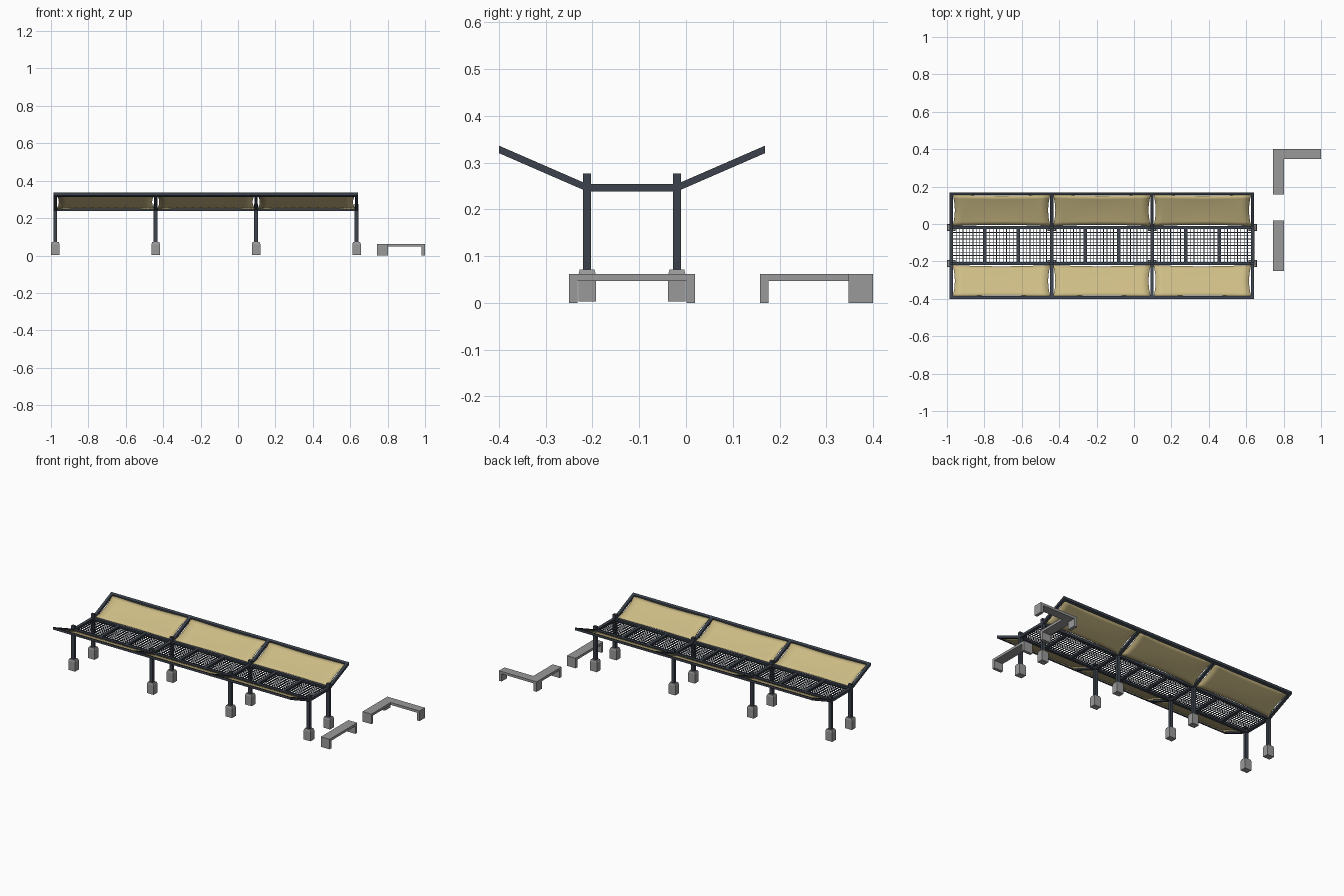
import bpy, bmesh

if "Cube" in bpy.data.objects:
    bpy.data.objects.remove(bpy.data.objects["Cube"])

def mat(name, rgb):
    m = bpy.data.materials.new(name)
    m.diffuse_color = (*rgb, 1)
    m.use_nodes = True
    m.node_tree.nodes["Principled BSDF"].inputs["Base Color"].default_value = m.diffuse_color
    return m

STEEL = mat("dark steel", (0.045, 0.054, 0.072))
CONCRETE = mat("grey concrete", (0.32, 0.32, 0.32))
FABRIC = mat("tan fabric", (0.62, 0.51, 0.24))

def finish(bm, name, m):
    bmesh.ops.recalc_face_normals(bm, faces=bm.faces)
    me = bpy.data.meshes.new(name)
    bm.to_mesh(me)
    bm.free()
    me.materials.append(m)
    o = bpy.data.objects.new(name, me)
    bpy.context.collection.objects.link(o)
    return o

def add_box(bm, x0, x1, y0, y1, z0, z1):
    vs = bmesh.ops.create_cube(bm, size=1)["verts"]
    for v in vs:
        v.co.x = x1 if v.co.x > 0 else x0
        v.co.y = y1 if v.co.y > 0 else y0
        v.co.z = z1 if v.co.z > 0 else z0
    return vs

def add_prism(bm, pts, x0, x1):
    """Extrude a y-z outline along x."""
    a = [bm.verts.new((x0, y, z)) for y, z in pts]
    b = [bm.verts.new((x1, y, z)) for y, z in pts]
    n = len(pts)
    bm.faces.new(a)
    bm.faces.new(b[::-1])
    for i in range(n):
        bm.faces.new((a[i], b[i], b[(i + 1) % n], a[(i + 1) % n]))

X0, PITCH = -0.977, 0.537
POST_X = [X0 + PITCH * i for i in range(4)]
YC, YP, YE = -0.1155, 0.096, 0.2845    # centre line, post offset, wing tip offset
ZI, ZO = 0.246, 0.328                  # wing height at post and tip
SIDES = ((-1, "front"), (1, "back"))
XA, XB = POST_X[0], POST_X[-1]

def wing_z(off):
    return ZI + (ZO - ZI) * (off - YP) / (YE - YP)

def slope_bar(bm, s, o0, o1, x0, x1, h):
    add_prism(bm, [(YC + s * o0, wing_z(o0) - h), (YC + s * o1, wing_z(o1) - h),
                   (YC + s * o1, wing_z(o1) + h), (YC + s * o0, wing_z(o0) + h)], x0, x1)

for s, side in SIDES:
    yp = YC + s * YP
    # concrete footings with chamfered tops
    bm = bmesh.new()
    for x in POST_X:
        add_box(bm, x - .023, x + .023, yp - .0187, yp + .0187, .003, .06)
        for v in add_box(bm, x - .023, x + .023, yp - .0187, yp + .0187, .06, .071):
            if v.co.z > .065:
                v.co.x += .004 if v.co.x < x else -.004
                v.co.y += .003 if v.co.y < yp else -.003
    finish(bm, side + "_footings", CONCRETE)
    # posts
    bm = bmesh.new()
    for x in POST_X:
        add_box(bm, x - .0105, x + .0105, yp - .0085, yp + .0085, .065, .276)
    finish(bm, side + "_posts", STEEL)
    # long beam along the posts
    bm = bmesh.new()
    add_box(bm, XA, XB, yp - .0085, yp + .0085, .238, .2545)
    finish(bm, side + "_long_beam", STEEL)
    # sloping arms and outer rail
    bm = bmesh.new()
    for x in POST_X:
        slope_bar(bm, s, YP, YE, x - .0085, x + .0085, .008)
    finish(bm, side + "_wing_arms", STEEL)
    bm = bmesh.new()
    slope_bar(bm, s, YE - .014, YE, XA, XB, .0078)
    finish(bm, side + "_outer_rail", STEEL)
    # stretched fabric panels with hollowed edges
    for i in range(3):
        bm = bmesh.new()
        cx = POST_X[i] + PITCH / 2
        o_in, o_out = YP + .008, YE - .011
        om, hl, hx, n, k = (o_in + o_out) / 2, (o_out - o_in) / 2, PITCH / 2 - .007, 12, 8
        grid = []
        for a in range(n + 1):
            row = []
            for b in range(k + 1):
                u, v = 2 * a / n - 1, 2 * b / k - 1
                off = om + v * (hl - .007 * (1 - u * u))
                x = cx + u * (hx - .012 * (1 - v * v))
                z = wing_z(off) - .004 * (1 - u * u) * (1 - v * v)
                row.append(bm.verts.new((x, YC + s * off, z)))
            grid.append(row)
        for a in range(n):
            for b in range(k):
                f = bm.faces.new((grid[a][b], grid[a + 1][b], grid[a + 1][b + 1], grid[a][b + 1]))
                f.smooth = True
        o = finish(bm, f"{side}_fabric_panel_{i + 1}", FABRIC)
        md = o.modifiers.new("thickness", "SOLIDIFY")
        md.thickness = .002
        md.offset = 0

# cross beams between the two post rows
bm = bmesh.new()
for i in range(10):
    x = XA + i * PITCH / 3
    add_box(bm, x - .0095, x + .0095, YC - YP, YC + YP, .2385, .254)
finish(bm, "cross_beams", STEEL)

# wire mesh between the cross beams
bm = bmesh.new()
W = .0019
for i in range(9):
    x = XA + i * PITCH / 3
    for j in range(1, 9):
        wx = x + .0095 + j * (PITCH / 3 - .019) / 9
        add_box(bm, wx - W, wx + W, YC - YP, YC + YP, .2445, .2475)
for j in range(1, 10):
    wy = YC - YP + .0085 + j * (2 * YP - .017) / 10
    add_box(bm, XA, XB, wy - W, wy + W, .2455, .2485)
finish(bm, "wire_mesh", STEEL)

# straight concrete bench
bm = bmesh.new()
add_box(bm, .742, .802, -.25, .019, .047, .062)
for y in (-.25, .001):
    add_box(bm, .742, .802, y, y + .018, 0, .047)
finish(bm, "straight_bench", CONCRETE)

# L-shaped concrete bench
bm = bmesh.new()
add_box(bm, .742, .802, .158, .347, .047, .062)
add_box(bm, .742, 1, .347, .4, .047, .062)
add_box(bm, .742, .802, .158, .176, 0, .047)
add_box(bm, .982, 1, .347, .4, 0, .047)
add_box(bm, .742, .762, .347, .4, 0, .047)
finish(bm, "corner_bench", CONCRETE)
